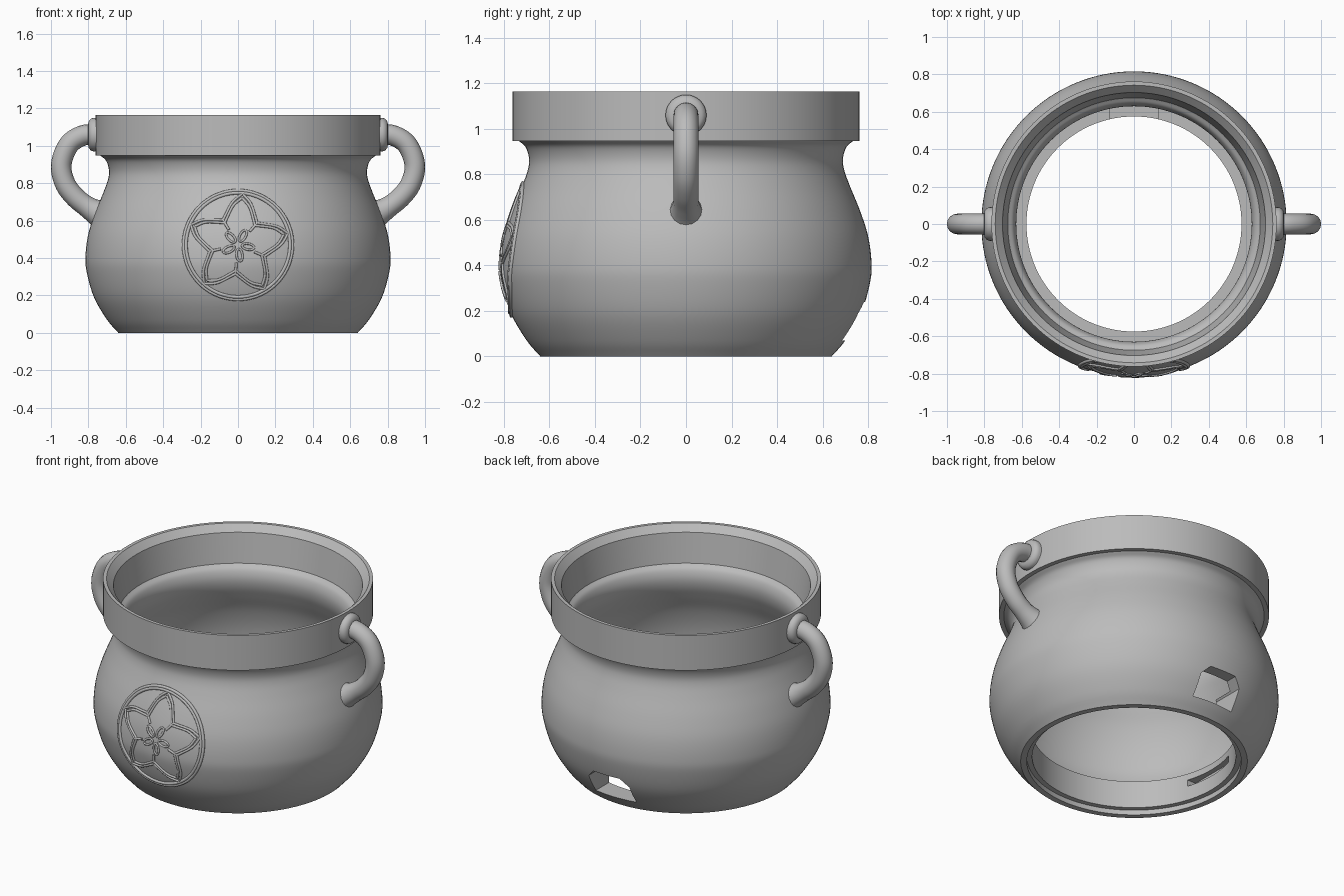
import bpy, bmesh, math
from mathutils import Vector

cube = bpy.data.objects.get("Cube")
if cube:
    bpy.data.objects.remove(cube, do_unlink=True)

clay = bpy.data.materials.new("grey_clay")
clay.use_nodes = True
colour = (0.5, 0.5, 0.5, 1)
clay.diffuse_color = colour
clay.node_tree.nodes["Principled BSDF"].inputs["Base Color"].default_value = colour


def smooth_path(points, steps=5):
    """Catmull-Rom curve through the points."""
    p = [Vector(q) for q in points]
    p = [2 * p[0] - p[1]] + p + [2 * p[-1] - p[-2]]
    out = []
    for a, b, c, d in zip(p, p[1:], p[2:], p[3:]):
        for i in range(steps):
            t = i / steps
            out.append(0.5 * (2 * b + (c - a) * t + (2 * a - 5 * b + 4 * c - d) * t ** 2
                              + (3 * b - a - 3 * c + d) * t ** 3))
    return out + [p[-2]]


def activate(obj):
    bpy.ops.object.select_all(action='DESELECT')
    obj.select_set(True)
    bpy.context.view_layer.objects.active = obj


def shade(obj):
    activate(obj)
    bpy.ops.object.shade_smooth_by_angle(angle=math.radians(35))


def mesh_object(name, bm):
    bmesh.ops.recalc_face_normals(bm, faces=bm.faces)
    me = bpy.data.meshes.new(name)
    bm.to_mesh(me)
    bm.free()
    me.materials.append(clay)
    obj = bpy.data.objects.new(name, me)
    bpy.context.collection.objects.link(obj)
    return obj


def lathe(name, profile, closed, segments=128):
    bm = bmesh.new()
    verts = [bm.verts.new((r, 0, z)) for r, z in profile]
    for a, b in zip(verts, verts[1:] + verts[:1] if closed else verts[1:]):
        bm.edges.new((a, b))
    bmesh.ops.spin(bm, geom=bm.verts[:] + bm.edges[:], axis=(0, 0, 1), cent=(0, 0, 0),
                   angle=2 * math.pi, steps=segments, use_duplicate=False)
    bmesh.ops.remove_doubles(bm, verts=bm.verts, dist=1e-4)
    return mesh_object(name, bm)


def prism(name, outline, y0, y1):
    """Extrude an x-z outline along y."""
    bm = bmesh.new()
    face = bm.faces.new([bm.verts.new((x, y0, z)) for x, z in outline])
    ext = bmesh.ops.extrude_face_region(bm, geom=[face])
    bmesh.ops.translate(bm, vec=(0, y1 - y0, 0),
                        verts=[v for v in ext["geom"] if isinstance(v, bmesh.types.BMVert)])
    return mesh_object(name, bm)


def tubes(name, paths, radius, cyclic=False, sides=4, flare=None):
    cu = bpy.data.curves.new(name, 'CURVE')
    cu.dimensions = '3D'
    cu.bevel_depth = radius
    cu.bevel_resolution = sides
    cu.use_fill_caps = True
    for path in paths:
        sp = cu.splines.new('POLY')
        sp.points.add(len(path) - 1)
        sp.use_cyclic_u = cyclic
        for i, (pt, co) in enumerate(zip(sp.points, path)):
            pt.co = (*co, 1)
            pt.radius = flare(i / (len(path) - 1)) if flare else 1
    obj = bpy.data.objects.new(name, cu)
    bpy.context.collection.objects.link(obj)
    activate(obj)
    bpy.ops.object.convert(target='MESH')
    obj = bpy.context.object
    obj.data.materials.clear()
    obj.data.materials.append(clay)
    shade(obj)
    return obj


# Pot body: outer belly and neck, upright collar, inner wall and bottom band
outer = smooth_path([(.64, 0), (.70, .07), (.77, .19), (.81, .33), (.815, .42), (.80, .53),
                     (.765, .64), (.72, .75), (.695, .82), (.69, .87), (.705, .92), (.735, .947)])
collar = [(.762, .947), (.762, 1.165), (.742, 1.165), (.703, 1.125)]
inner = smooth_path([(.675, .945), (.645, .92), (.63, .87), (.637, .81), (.665, .74), (.71, .64),
                     (.74, .53), (.752, .42), (.745, .33), (.70, .2)])
band = [(.575, .2), (.575, .03), (.605, .03), (.605, 0)]
pot = lathe("pot_body", [tuple(p) for p in outer] + collar + [tuple(p) for p in inner] + band, True)

# Rear vent opening and shallow locking slots in the bottom band
vent = prism("vent_cutter", [(-.14, .07), (.14, .07), (.14, .19), (.09, .24), (-.09, .24), (-.14, .19)],
             .45, 1)
slots = prism("slot_cutter", [(-.605, .12), (.605, .12), (.605, .16), (-.605, .16)], -.18, .18)
for cutter in (vent, slots):
    mod = pot.modifiers.new("cut", 'BOOLEAN')
    mod.operation = 'DIFFERENCE'
    mod.solver = 'EXACT'
    mod.object = cutter
    activate(pot)
    bpy.ops.object.modifier_apply(modifier=mod.name)
    bpy.data.objects.remove(cutter, do_unlink=True)
shade(pot)

# Handles with round collar bosses
path = smooth_path([(.75, .0, 1.06), (.83, 0, 1.055), (.905, 0, 1.005), (.945, 0, .9), (.925, 0, .80),
                    (.87, 0, .725), (.80, 0, .67), (.73, 0, .63)], 8)
for side, x in (("left", 1), ("right", -1)):
    tubes(side + "_handle", [[(x * p.x, p.y, p.z) for p in path]], .055, sides=6,
          flare=lambda t: 1 + .5 * max(0, (t - .78) / .22) ** 2)
    boss = lathe(side + "_handle_boss", [(0, -.03), (.088, -.03), (.09, .01), (.085, .025),
                                         (.07, .037), (.05, .04), (0, .04)], False, 32)
    boss.rotation_euler = (0, x * math.pi / 2, 0)
    boss.location = (x * .762, 0, 1.06)
    shade(boss)


# Flower medallion laid on the front of the belly
def on_belly(x, z, lift=.002):
    for a, b in zip(outer, outer[1:]):
        if a.y <= z <= b.y:
            r = a.x + (b.x - a.x) * (z - a.y) / (b.y - a.y) + lift
            return (x, -math.sqrt(r * r - x * x), z)


def polar(r, degrees):
    a = math.radians(degrees)
    return Vector((r * math.cos(a), r * math.sin(a)))


def project(points, centre_z=.47):
    return [on_belly(p.x, p.y + centre_z) for p in points]


rings = [[polar(r, i * 5) for i in range(72)] for r in (.278, .291)]
tubes("medallion_ring", [project(r) for r in rings], .009, True)

petals, florets = [], []
for k in range(5):
    angle = 85 + 72 * k
    for tip, bulge, notch in ((.275, .232, .155), (.252, .212, .137)):
        for s in (-1, 1):
            petals.append(project(smooth_path([polar(tip, angle), polar(bulge, angle + s * 12),
                                               polar(notch + .02, angle + s * 27),
                                               polar(notch, angle + s * 36)], 6)))
    petals.append(project([polar(.155 - .01 * i, angle + 36) for i in range(7)]))
    direction = polar(1, angle - 23)
    across = Vector((-direction.y, direction.x))
    florets.append(project([direction * (.055 + .033 * math.cos(t * math.pi / 8))
                            + across * .016 * math.sin(t * math.pi / 8) for t in range(16)]))
tubes("flower_petals", petals, .007)
tubes("flower_centre", florets, .006, True)
